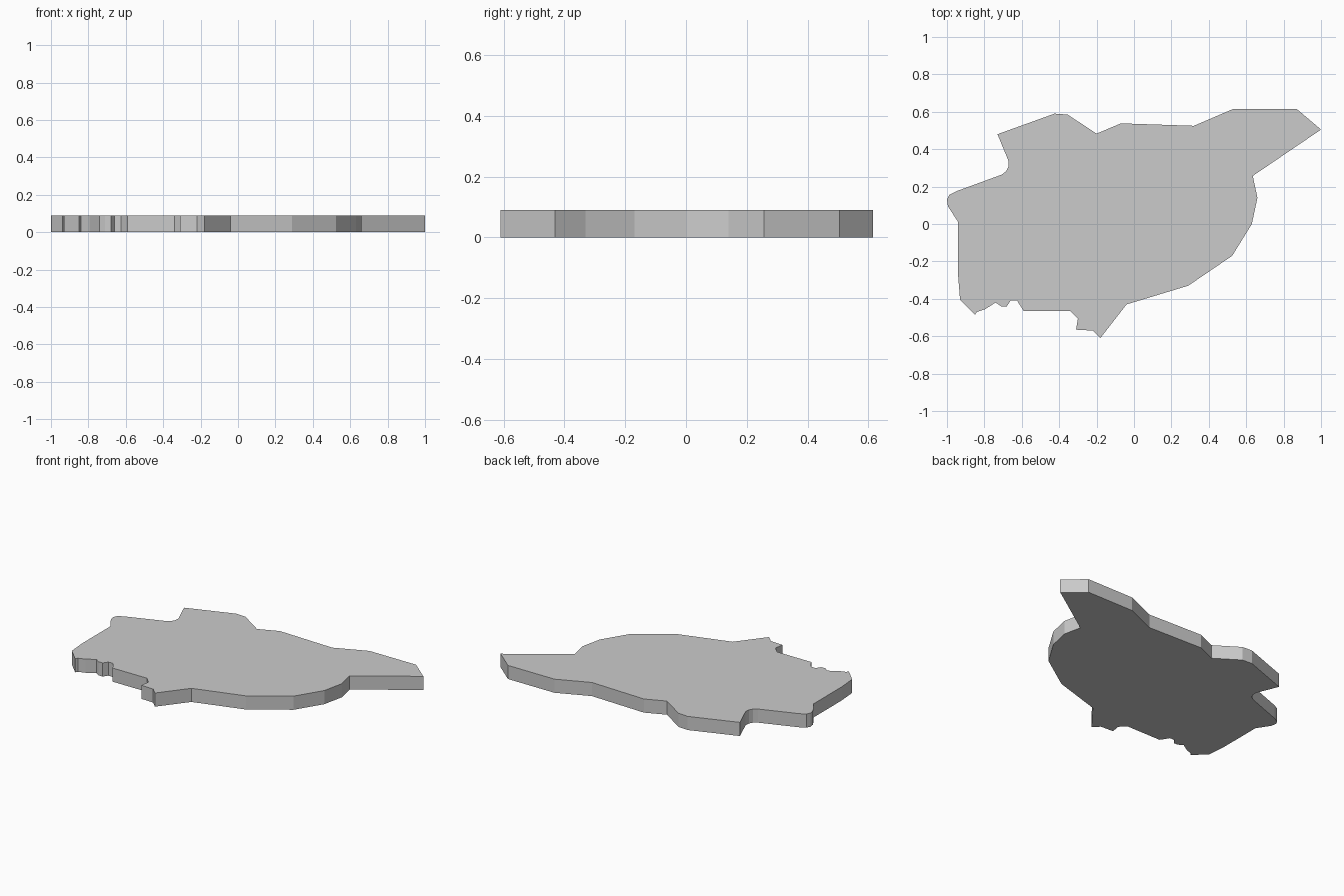
import bpy, bmesh

if "Cube" in bpy.data.objects:
    bpy.data.objects.remove(bpy.data.objects["Cube"])

THICKNESS = 0.09

# Outline seen from above, clockwise from the upper left corner
outline = [
    # upper edge out to the pointed right tip
    (-.73, .48), (-.425, .59), (-.355, .585), (-.20, .483), (-.07, .538),
    (.32, .525), (.53, .615), (.87, .615), (1.0, .505),
    # right side and lower right slope
    (.635, .257), (.66, .14), (.63, 0), (.525, -.17), (.29, -.33), (-.04, -.43),
    # bottom spur and notches
    (-.18, -.61), (-.22, -.57), (-.31, -.565), (-.30, -.505), (-.34, -.465),
    (-.59, -.465), (-.625, -.41), (-.66, -.41), (-.68, -.44), (-.71, -.44),
    (-.74, -.42), (-.795, -.455), (-.84, -.47), (-.85, -.485),
    # left side, rounded lobe and rounded inlet
    (-.93, -.405), (-.94, -.28), (-.94, .01), (-.995, .095), (-1.0, .13),
    (-.988, .155), (-.95, .175), (-.71, .263), (-.685, .28), (-.672, .305),
    (-.67, .335),
]

# Flat slab: fill the outline and extrude it upward
bm = bmesh.new()
base = bm.faces.new([bm.verts.new((x, y, 0)) for x, y in outline])
top = bmesh.ops.extrude_face_region(bm, geom=[base], use_keep_orig=True)
bmesh.ops.translate(bm, vec=(0, 0, THICKNESS),
                    verts=[g for g in top["geom"] if isinstance(g, bmesh.types.BMVert)])
bmesh.ops.recalc_face_normals(bm, faces=bm.faces)

mesh = bpy.data.meshes.new("map_slab")
bm.to_mesh(mesh)
bm.free()
bpy.context.collection.objects.link(bpy.data.objects.new("map_slab", mesh))
